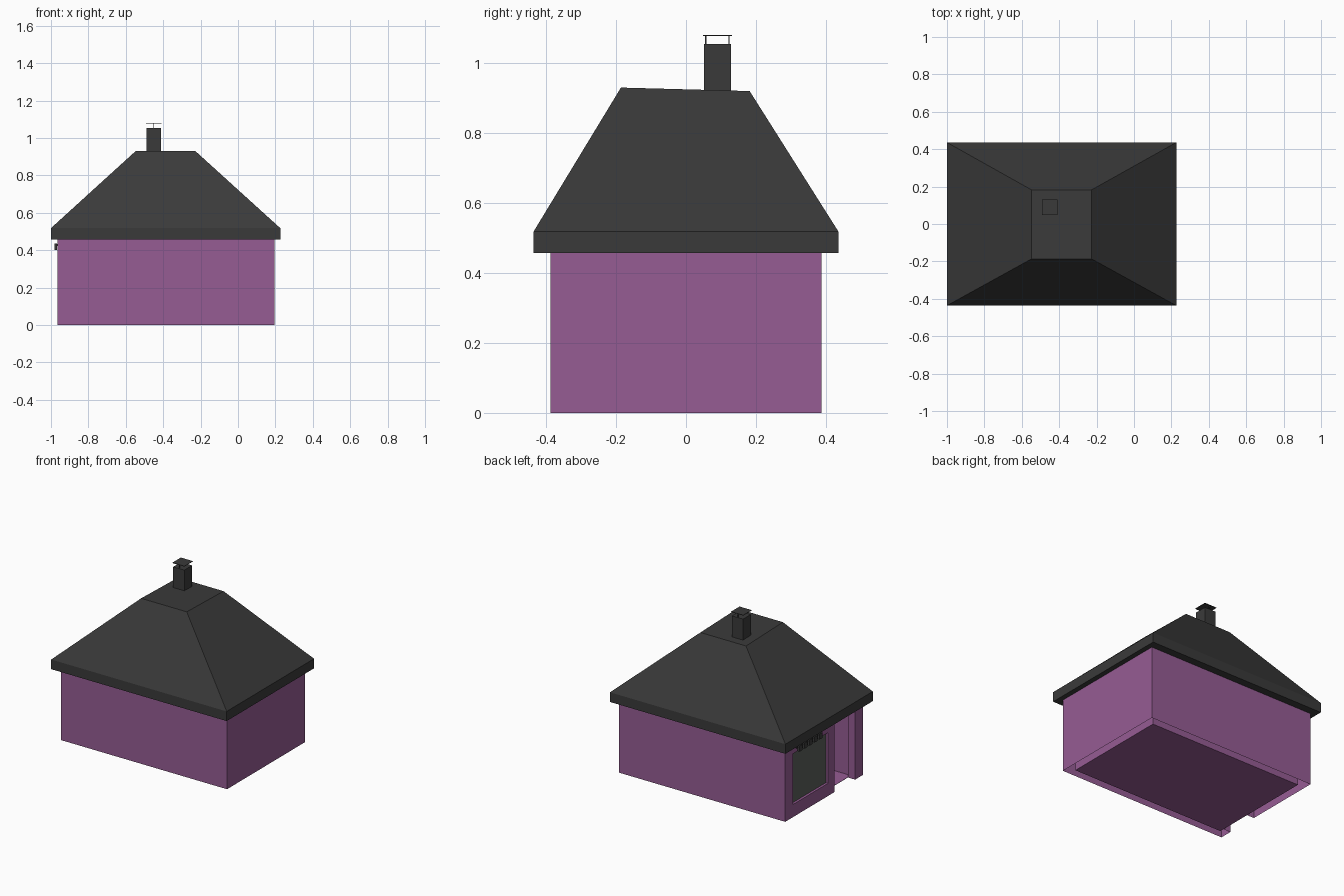
import bpy, bmesh

if "Cube" in bpy.data.objects:
    bpy.data.objects.remove(bpy.data.objects["Cube"], do_unlink=True)


def material(name, rgb):
    linear = [((c / 255 + 0.055) / 1.055) ** 2.4 for c in rgb] + [1]
    mat = bpy.data.materials.new(name)
    mat.use_nodes = True
    mat.diffuse_color = linear
    mat.node_tree.nodes["Principled BSDF"].inputs["Base Color"].default_value = linear
    return mat


PURPLE = material("purple plaster", (150, 92, 148))
CHARCOAL = material("charcoal roof", (58, 58, 58))
GLASS = material("grey glass", (90, 94, 90))


def finish(name, bm, mat):
    bmesh.ops.recalc_face_normals(bm, faces=bm.faces)
    mesh = bpy.data.meshes.new(name)
    bm.to_mesh(mesh)
    bm.free()
    mesh.materials.append(mat)
    obj = bpy.data.objects.new(name, mesh)
    bpy.context.scene.collection.objects.link(obj)
    return obj


def box(name, x, y, z, mat):
    """Axis-aligned box from three (low, high) ranges."""
    bm = bmesh.new()
    bmesh.ops.create_cube(bm, size=1)
    for v in bm.verts:
        v.co = [r[0] if c < 0 else r[1] for c, r in zip(v.co, (x, y, z))]
    return finish(name, bm, mat)


# Walls: outer block hollowed by the room, door and window
X0, X1, Y, T = -0.965, 0.195, 0.388, 0.05
EAVE = 0.457
room_x, room_y = (X0 + T, X1 - T), (-Y + T, Y - T)
window_y, window_z = (-0.04, 0.31), (0.08, 0.40)
walls = box("walls", (X0, X1), (-Y, Y), (0, EAVE + 0.005), PURPLE)
cutters = [
    box("room_cutter", room_x, room_y, (-0.1, 0.6), PURPLE),
    box("door_cutter", (X0 - 0.1, X0 + 0.1), (-0.31, -0.105), (-0.2, 0.447), PURPLE),
    box("window_cutter", (X0 - 0.1, X0 + 0.1), window_y, window_z, PURPLE),
]
for cutter in cutters:
    mod = walls.modifiers.new(cutter.name, "BOOLEAN")
    mod.operation = "DIFFERENCE"
    mod.solver = "EXACT"
    mod.object = cutter
graph = bpy.context.evaluated_depsgraph_get()
bm = bmesh.new()
bm.from_mesh(walls.evaluated_get(graph).to_mesh())
walls.modifiers.clear()
for cutter in cutters:
    bpy.data.objects.remove(cutter, do_unlink=True)

# The walls are open underneath
base = [f for f in bm.faces if all(v.co.z < 0.001 for v in f.verts)]
bmesh.ops.delete(bm, geom=base, context="FACES")
bm.to_mesh(walls.data)
bm.free()

# Floor and window pane
box("floor", room_x, room_y, (0, 0.002), PURPLE)
box("window_pane", (X0 + 0.015, X0 + 0.022), window_y, window_z, GLASS)

# Roof: fascia band with a truncated hip above, its flat top tilting to the back
bm = bmesh.new()


def ring(x, y, z_front, z_back):
    corners = [(x[0], y[0], z_front), (x[1], y[0], z_front),
               (x[1], y[1], z_back), (x[0], y[1], z_back)]
    return [bm.verts.new(c) for c in corners]


eave_x, eave_y = (-1, 0.226), (-0.436, 0.436)
rings = [ring(eave_x, eave_y, EAVE, EAVE),
         ring(eave_x, eave_y, 0.518, 0.518),
         ring((-0.547, -0.228), (-0.186, 0.182), 0.93, 0.92)]
bm.faces.new(rings[0])
bm.faces.new(rings[-1])
for low, high in zip(rings, rings[1:]):
    for i in range(4):
        j = (i + 1) % 4
        bm.faces.new((low[i], low[j], high[j], high[i]))
finish("roof", bm, CHARCOAL)

# Chimney with a thin cap on two posts
CX, CY, R = -0.45, 0.09, 0.039
box("chimney", (CX - R, CX + R), (CY - R, CY + R), (0.88, 1.054), CHARCOAL)
box("chimney_cap", (CX - 0.042, CX + 0.042), (CY - 0.042, CY + 0.042), (1.078, 1.081), CHARCOAL)
for side, name in ((-1, "front"), (1, "back")):
    py = CY + side * 0.033
    box(f"cap_post_{name}", (CX - 0.002, CX + 0.002), (py - 0.002, py + 0.002),
        (1.05, 1.079), CHARCOAL)

# Row of small fittings on a rail over the window
box("window_rail", (X0 - 0.006, X0), (0.03, 0.28), (0.422, 0.434), CHARCOAL)
for i in range(5):
    cy = 0.055 + i * 0.05
    box(f"rail_fitting_{i + 1}", (X0 - 0.017, X0 - 0.002), (cy - 0.014, cy + 0.014),
        (0.402, 0.437), CHARCOAL)
